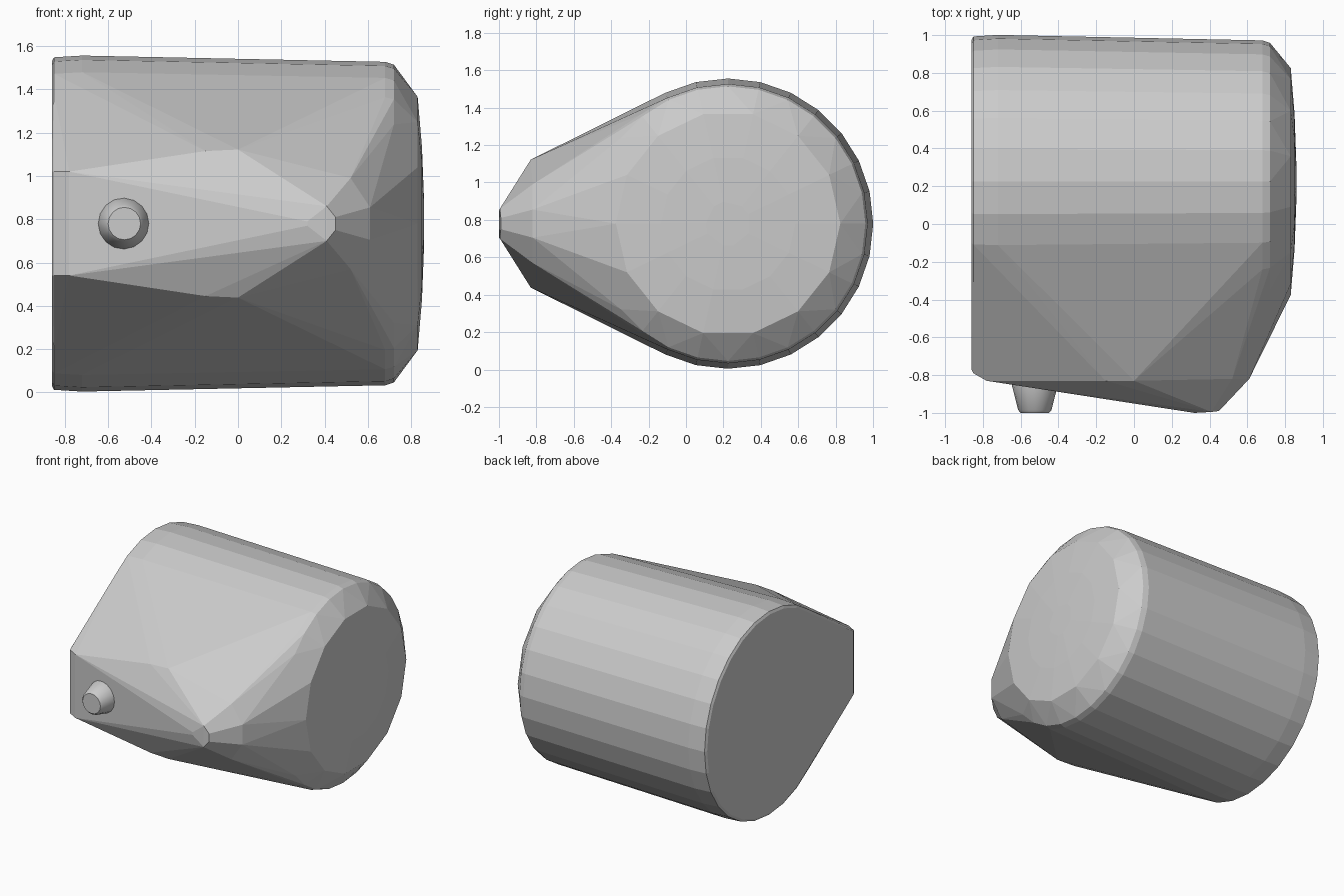
import bpy, bmesh
from math import sin, cos, pi

if "Cube" in bpy.data.objects:
    bpy.data.objects.remove(bpy.data.objects["Cube"])

CY, CZ = 0.225, 0.78


def ring(x, r, n=28):
    # circle of points around the body's long axis
    return [(x, CY + r * cos(2 * pi * i / n), CZ + r * sin(2 * pi * i / n)) for i in range(n)]


def finish(bm, name):
    bmesh.ops.recalc_face_normals(bm, faces=bm.faces)
    me = bpy.data.meshes.new(name)
    bm.to_mesh(me)
    bm.free()
    ob = bpy.data.objects.new(name, me)
    bpy.context.collection.objects.link(ob)
    return ob


# Drum body: flat left end, slight taper, chamfered and domed right end
pts = ring(-0.86, 0.75) + ring(-0.85, 0.768) + ring(-0.72, 0.776)
pts += ring(0.68, 0.747) + ring(0.72, 0.734)
pts += ring(0.83, 0.6, 14) + ring(0.85, 0.36, 14) + ring(0.859, 0.12, 14)

# Wedge front, mirrored above and below the centre line (half height dz)
for x, y, dz in [(-0.86, -0.77, 0.24), (-0.85, -0.79, 0.24), (-0.78, -0.83, 0.24),
                 (-0.15, -0.83, 0.335), (0.0, -0.83, 0.342), (0.32, -1.0, 0.01),
                 (0.41, -0.995, 0.08), (0.45, -0.99, 0.03),
                 (0.52, -0.82, 0.21), (0.61, -0.82, 0.075)]:
    pts += [(x, y, CZ + dz), (x, y, CZ - dz)]

bm = bmesh.new()
for p in pts:
    bm.verts.new(p)
res = bmesh.ops.convex_hull(bm, input=bm.verts[:])
junk = set(res["geom_interior"]) | set(res["geom_unused"])
bmesh.ops.delete(bm, geom=[g for g in junk if isinstance(g, bmesh.types.BMVert)], context='VERTS')
bmesh.ops.dissolve_limit(bm, angle_limit=0.02, verts=bm.verts[:], edges=bm.edges[:])
finish(bm, "drum_body")

# Tapered knob on the front
bm = bmesh.new()
n = 16
loops = []
for y, r in [(-0.80, 0.125), (-0.86, 0.12), (-0.985, 0.088), (-1.0, 0.075)]:
    loops.append([bm.verts.new((-0.525 + r * cos(2 * pi * i / n), y, CZ + r * sin(2 * pi * i / n)))
                  for i in range(n)])
for a, b in zip(loops, loops[1:]):
    for i in range(n):
        j = (i + 1) % n
        bm.faces.new((a[i], a[j], b[j], b[i]))
bm.faces.new(loops[0])
bm.faces.new(loops[-1])
knob = finish(bm, "front_knob")
bpy.context.view_layer.objects.active = knob
knob.select_set(True)
bpy.ops.object.shade_smooth_by_angle(angle=0.5)
